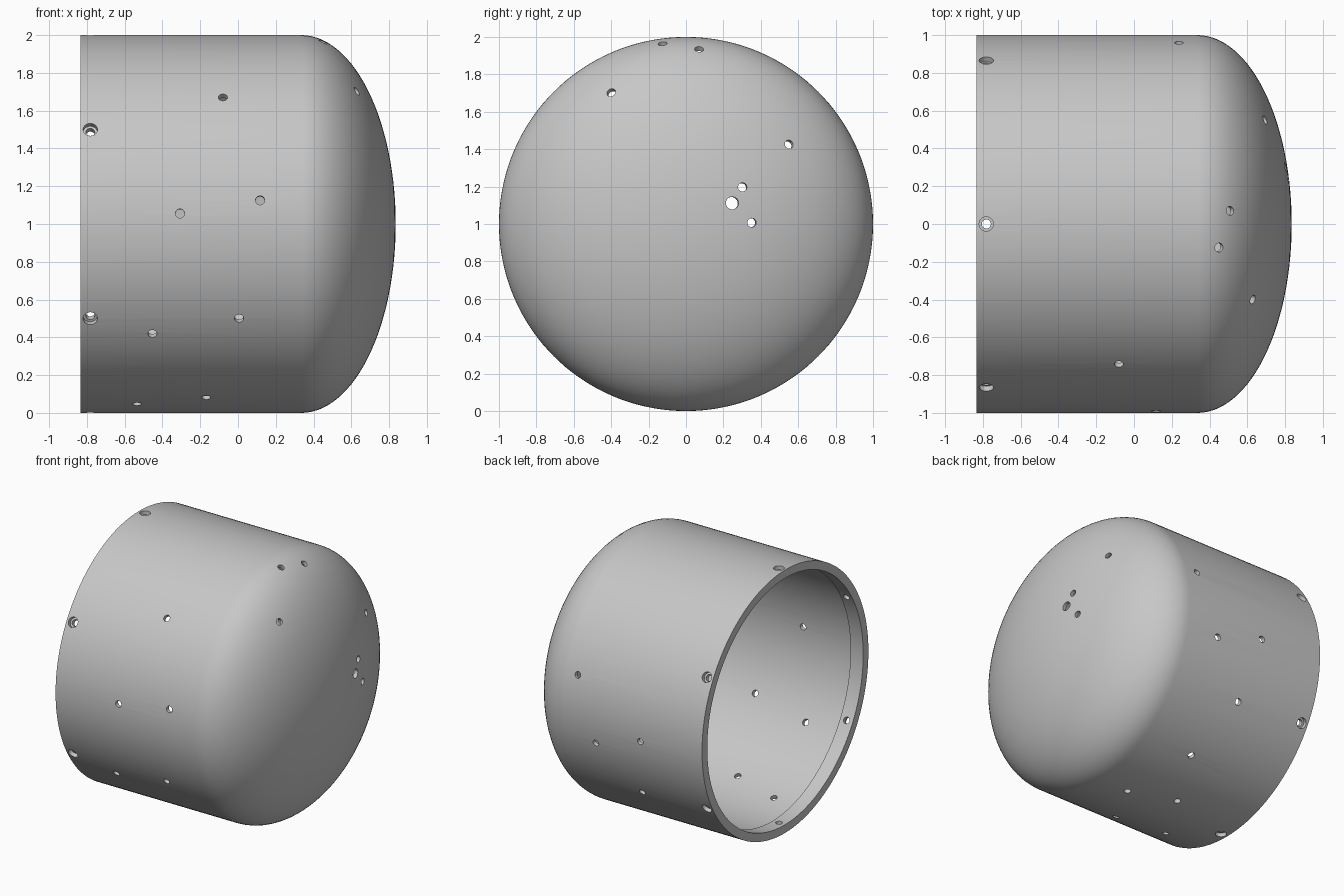
import bpy, bmesh, math
from mathutils import Vector

cube = bpy.data.objects.get("Cube")
if cube:
    bpy.data.objects.remove(cube)

CENTRE = Vector((0, 0, 1))
OPEN_X, DOME_X, DOME_DEPTH = -0.835, 0.335, 0.5
WALL = 0.03
LIP_X, LIP_RADIUS = -0.729, 0.937

grey = bpy.data.materials.new("plain grey")
grey.use_nodes = True
grey.diffuse_color = (0.57, 0.57, 0.57, 1)
grey.node_tree.nodes["Principled BSDF"].inputs["Base Color"].default_value = (0.57, 0.57, 0.57, 1)


def lathe(bm, profile, origin, axis, segments, capped=False):
    """Revolve (distance along axis, radius) points around an axis."""
    rot = axis.to_track_quat('Z', 'Y')
    rings = []
    for d, r in profile:
        rings.append([bm.verts.new(origin + rot @ Vector((
            r * math.cos(math.tau * i / segments),
            r * math.sin(math.tau * i / segments), d))) for i in range(segments)])
    for a, b in zip(rings, rings[1:]):
        for i in range(segments):
            j = (i + 1) % segments
            bm.faces.new((a[i], a[j], b[j], b[i]))
    if capped:
        bm.faces.new(rings[0])
        bm.faces.new(rings[-1])


def make_object(name, bm):
    bmesh.ops.remove_doubles(bm, verts=bm.verts, dist=1e-5)
    bmesh.ops.recalc_face_normals(bm, faces=bm.faces)
    mesh = bpy.data.meshes.new(name)
    bm.to_mesh(mesh)
    bm.free()
    mesh.materials.append(grey)
    obj = bpy.data.objects.new(name, mesh)
    bpy.context.collection.objects.link(obj)
    return obj


def dome(radius, depth, steps=28):
    """Quarter ellipse from the cylinder wall to the crown."""
    angles = [math.pi / 2 * i / steps for i in range(steps + 1)]
    return [(DOME_X + depth * math.sin(t), radius * max(math.cos(t), 0)) for t in angles]


# Thin shell: outer wall and crown, inner crown and wall, thicker lip at the open end
inner = 1 - WALL
profile = dome(1, DOME_DEPTH) + dome(inner, DOME_DEPTH - WALL)[::-1]
profile += [(LIP_X, inner), (LIP_X, LIP_RADIUS), (OPEN_X, LIP_RADIUS), (OPEN_X, 1)]
profile.append(profile[0])
bm = bmesh.new()
lathe(bm, profile, CENTRE, Vector((1, 0, 0)), 144)
shell = make_object("domed_shell", bm)

# Drills for every hole
bm = bmesh.new()


def drill(point, normal, radius):
    lathe(bm, [(-0.13, radius), (0.05, radius)], CENTRE + point, normal.normalized(), 24, True)


# Six counterbored fixing holes around the lip
for k in range(6):
    a = math.radians(30 + 60 * k)
    out = Vector((0, math.cos(a), math.sin(a)))
    lathe(bm, [(-0.13, 0.024), (-0.03, 0.024), (-0.03, 0.038), (0.05, 0.038)],
          CENTRE + out + Vector((-0.782, 0, 0)), out, 24, True)

# Side holes: position along the axis, angle from the back going up
for x, deg in [(-0.08, 137.9), (0.117, 172.8), (-0.307, 176.8), (0.006, 210),
               (-0.453, 215.5), (-0.168, 246.8), (-0.535, 252.5), (0.091, 272.2),
               (-0.27, 278.2), (-0.086, 300.8), (-0.226, 328), (0.07, 349.4),
               (-0.314, 356.3), (0.238, 16.3)]:
    a = math.radians(deg)
    out = Vector((0, math.cos(a), math.sin(a)))
    drill(out + Vector((x, 0, 0)), out, 0.024)

# Crown holes, drilled square to the curved surface
for y, z, radius in [(-0.125, 0.965, 0.024), (0.07, 0.935, 0.024), (-0.4, 0.703, 0.024),
                     (0.551, 0.426, 0.024), (0.302, 0.197, 0.024), (0.247, 0.112, 0.034),
                     (0.352, 0.007, 0.024)]:
    rise = DOME_DEPTH * math.sqrt(1 - y * y - z * z)
    drill(Vector((DOME_X + rise, y, z)), Vector((rise / DOME_DEPTH ** 2, y, z)), radius)
drills = make_object("hole_drills", bm)
drills.hide_render = True

# Cut the holes, then discard the drills
cut = shell.modifiers.new("holes", 'BOOLEAN')
cut.operation = 'DIFFERENCE'
cut.solver = 'EXACT'
cut.object = drills
bpy.ops.object.select_all(action='DESELECT')
bpy.context.view_layer.objects.active = shell
shell.select_set(True)
bpy.ops.object.modifier_apply(modifier=cut.name)
bpy.data.objects.remove(drills)
bpy.ops.object.shade_smooth_by_angle(angle=math.radians(30))
